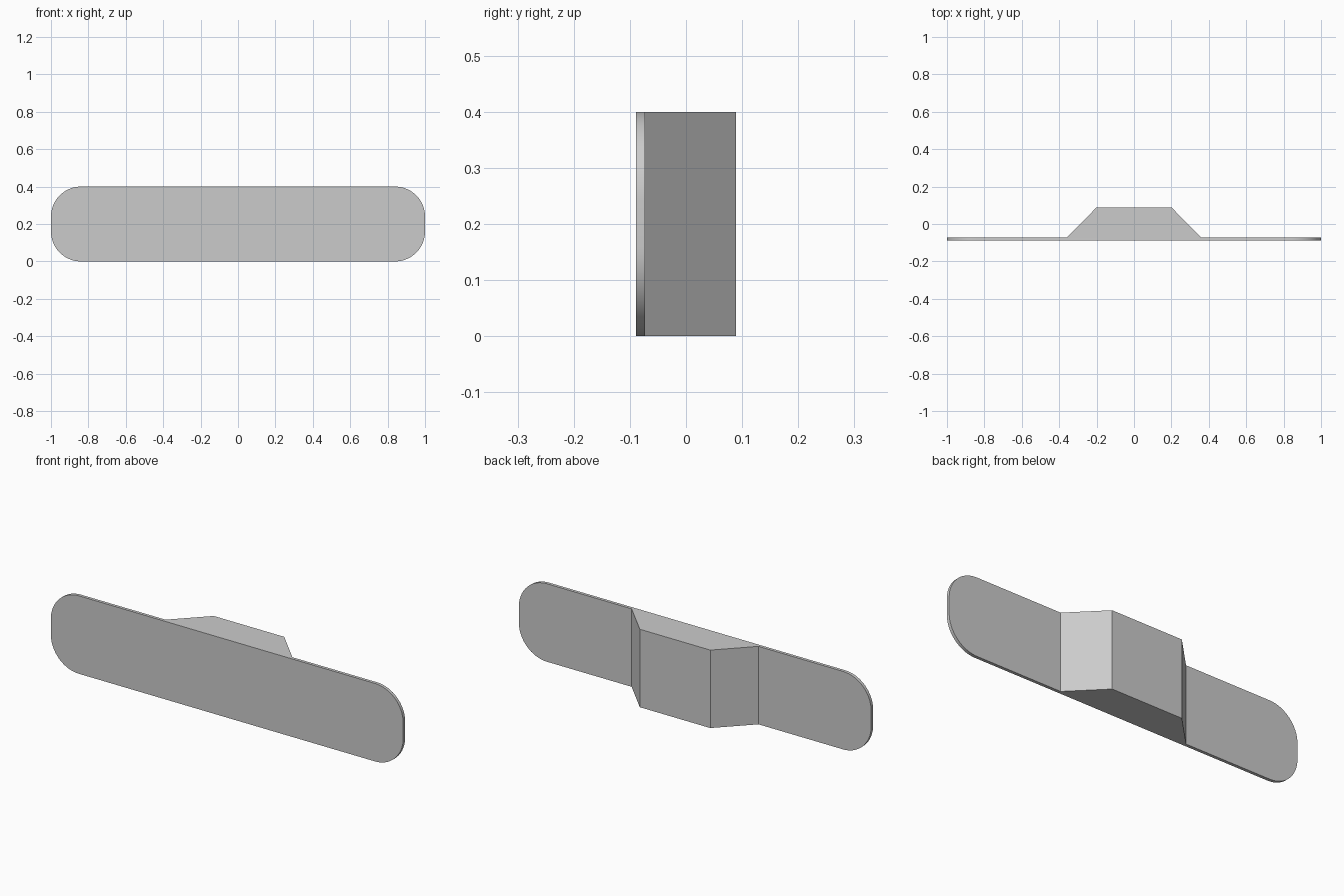
import bpy
import math

cube = bpy.data.objects.get("Cube")
if cube:
    bpy.data.objects.remove(cube, do_unlink=True)

GREY = (0.6, 0.6, 0.6, 1.0)
mat = bpy.data.materials.new("plain grey")
mat.use_nodes = True
mat.diffuse_color = GREY
mat.node_tree.nodes["Principled BSDF"].inputs["Base Color"].default_value = GREY


def prism(name, near, far):
    """Join two matching outlines of 3D points into a closed solid."""
    n = len(near)
    sides = [(i, (i + 1) % n, n + (i + 1) % n, n + i) for i in range(n)]
    caps = [tuple(reversed(range(n))), tuple(range(n, 2 * n))]
    mesh = bpy.data.meshes.new(name)
    mesh.from_pydata(near + far, [], sides + caps)
    mesh.materials.append(mat)
    obj = bpy.data.objects.new(name, mesh)
    bpy.context.collection.objects.link(obj)
    return obj


def rounded(half_w, half_h, r, steps):
    """Rounded rectangle in x and z, centred at mid height."""
    points = []
    for k, (sx, sz) in enumerate([(1, 1), (-1, 1), (-1, -1), (1, -1)]):
        for i in range(steps + 1):
            a = math.pi / 2 * (k + i / steps)
            points.append((sx * (half_w - r) + r * math.cos(a),
                           MID + sz * (half_h - r) + r * math.sin(a)))
    return points


MID = 0.2
FRONT, SEAM, BACK = -0.089, -0.073, 0.089

# Long front plate with rounded corners
outline = rounded(1.0, 0.2, 0.16, 16)
plate = prism("front_plate", [(x, FRONT, z) for x, z in outline],
              [(x, SEAM, z) for x, z in outline])

# Tapered mounting block on the back
profile = [(-0.36, SEAM), (0.36, SEAM), (0.2, BACK), (-0.2, BACK)]
block = prism("mounting_block", [(x, y, 0.0) for x, y in profile],
              [(x, y, 2 * MID) for x, y in profile])

# Crossed slots cut into the back of the block
for name, half_w, half_h in [("slot_across", 0.16, 0.007),
                             ("slot_upright", 0.007, 0.16)]:
    shape = rounded(half_w, half_h, 0.0065, 4)
    cutter = prism(name, [(x, 0.01, z) for x, z in shape],
                   [(x, BACK + 0.02, z) for x, z in shape])
    cutter.hide_render = True
    cutter.hide_viewport = True
    cutter.display_type = 'WIRE'
    cut = block.modifiers.new(name, 'BOOLEAN')
    cut.operation = 'DIFFERENCE'
    cut.solver = 'EXACT'
    cut.object = cutter

# Smooth the rounded rim of the plate, keeping its edges sharp
bpy.ops.object.select_all(action='DESELECT')
plate.select_set(True)
bpy.context.view_layer.objects.active = plate
bpy.ops.object.shade_smooth_by_angle(angle=math.radians(30))
